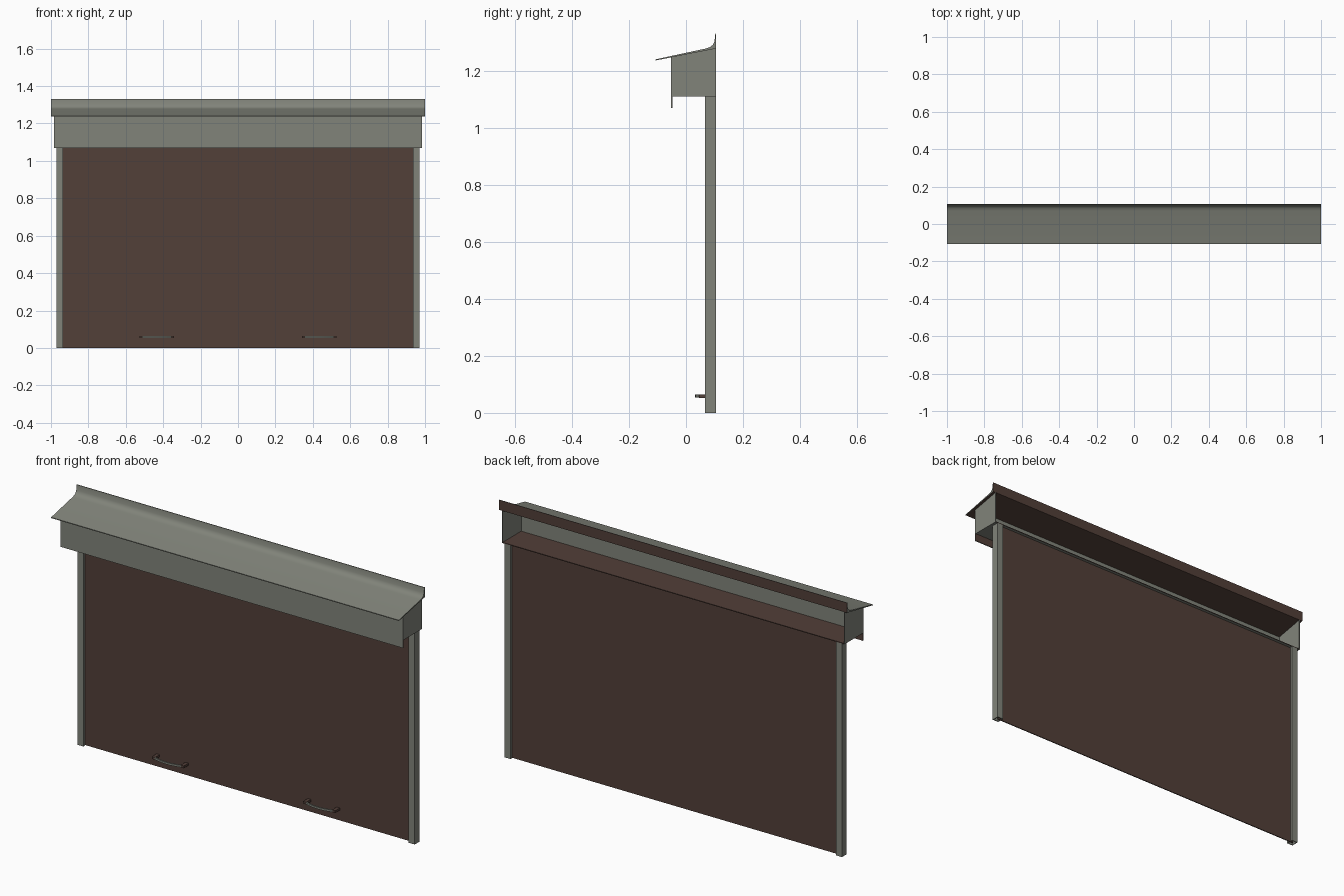
import bpy, bmesh, math
from mathutils import Vector

if "Cube" in bpy.data.objects:
    bpy.data.objects.remove(bpy.data.objects["Cube"])


def make_material(name, rgb):
    mat = bpy.data.materials.new(name)
    mat.use_nodes = True
    mat.diffuse_color = (*rgb, 1)
    mat.node_tree.nodes["Principled BSDF"].inputs["Base Color"].default_value = (*rgb, 1)
    return mat


GREY = make_material("warm grey metal", (0.22, 0.23, 0.195))
BROWN = make_material("dark brown", (0.084, 0.05, 0.04))


def add_prism(name, profile, axis, start, end, brown=lambda face: False):
    """Extrude a 2D outline along x (outline in y, z) or z (outline in x, y)."""
    bm = bmesh.new()
    place = (lambda a, b: (start, a, b)) if axis == "x" else (lambda a, b: (a, b, start))
    base = bm.faces.new([bm.verts.new(place(a, b)) for a, b in profile])
    step = Vector((end - start, 0, 0)) if axis == "x" else Vector((0, 0, end - start))
    grown = bmesh.ops.extrude_face_region(bm, geom=[base], use_keep_orig=True)["geom"]
    moved = [g for g in grown if isinstance(g, bmesh.types.BMVert)]
    bmesh.ops.translate(bm, verts=moved, vec=step)
    bmesh.ops.recalc_face_normals(bm, faces=bm.faces)
    bm.normal_update()
    for face in bm.faces:
        face.material_index = int(brown(face))
    mesh = bpy.data.meshes.new(name)
    bm.to_mesh(mesh)
    bm.free()
    mesh.materials.append(GREY)
    mesh.materials.append(BROWN)
    obj = bpy.data.objects.new(name, mesh)
    bpy.context.scene.collection.objects.link(obj)
    return obj


def box(y0, y1, z0, z1):
    return [(y0, z0), (y1, z0), (y1, z1), (y0, z1)]


BACK = 0.105
FLOOR = 1.11
HALF = 0.985
SHEET = 0.004

# Sloping roof flashing with a coved upstand at the wall
roof_outline = [(-0.107, 1.24), (0.07, 1.278), (0.085, 1.283), (0.094, 1.291),
                (0.1, 1.303), (0.103, 1.33), (0.106, 1.33), (0.106, 1.278),
                (-0.107, 1.236)]
roof = add_prism("roof_flashing", roof_outline, "x", -1, 1,
                 lambda f: f.normal.y > 0.5 or f.normal.z < -0.5)
bpy.context.view_layer.objects.active = roof
roof.select_set(True)
bpy.ops.object.shade_smooth_by_angle(angle=math.radians(35))
roof.select_set(False)

# Housing: front panel, hanging lip, floor and two end plates, open at the back
add_prism("housing_front", box(-0.052, -0.048, FLOOR, 1.249), "x", -HALF, HALF)
add_prism("housing_lip", box(-0.052, -0.047, 1.07, FLOOR), "x", -HALF, HALF,
          lambda f: f.normal.y > 0.5)
add_prism("housing_floor", box(-0.048, BACK, FLOOR, FLOOR + SHEET), "x", -HALF, HALF,
          lambda f: f.normal.z > 0.5 or f.normal.y > 0.5)
end_outline = [(-0.052, FLOOR), (BACK, FLOOR), (BACK, 1.279), (-0.052, 1.248)]

for side, word in ((1, "left"), (-1, "right")):
    add_prism(f"{word}_housing_end", end_outline, "x",
              side * (HALF - SHEET), side * HALF)

    # Guide rail: a lipped channel with a slot for the curtain
    outer, inner, front = 0.97, 0.935, 0.066
    t = SHEET
    rail = [(inner, front), (outer, front), (outer, BACK), (inner, BACK),
            (inner, 0.093), (inner + t, 0.093), (inner + t, BACK - t),
            (outer - t, BACK - t), (outer - t, front + t), (inner + t, front + t),
            (inner + t, 0.08), (inner, 0.08)]
    add_prism(f"{word}_guide_rail", [(side * x, y) for x, y in rail], "z", 0, FLOOR)

    # Bowed pull handle on two dark mounts
    centre = side * 0.435
    for end in (-1, 1):
        mount_x = centre + end * 0.083
        add_prism(f"{word}_handle_mount", box(0.045, 0.086, 0.053, 0.065), "x",
                  mount_x - 0.009, mount_x + 0.009, lambda f: True)
    steps = [i / 6 - 1 for i in range(13)]
    curve_out = [(centre + 0.085 * s, 0.032 + 0.016 * s * s) for s in steps]
    curve_in = [(x, y + 0.008) for x, y in reversed(curve_out)]
    add_prism(f"{word}_handle_bar", curve_out + curve_in, "z", 0.054, 0.064)

# Flat curtain running inside the rails
add_prism("shutter_curtain", box(0.084, 0.089, 0, FLOOR), "x", -0.955, 0.955,
          lambda f: True)
